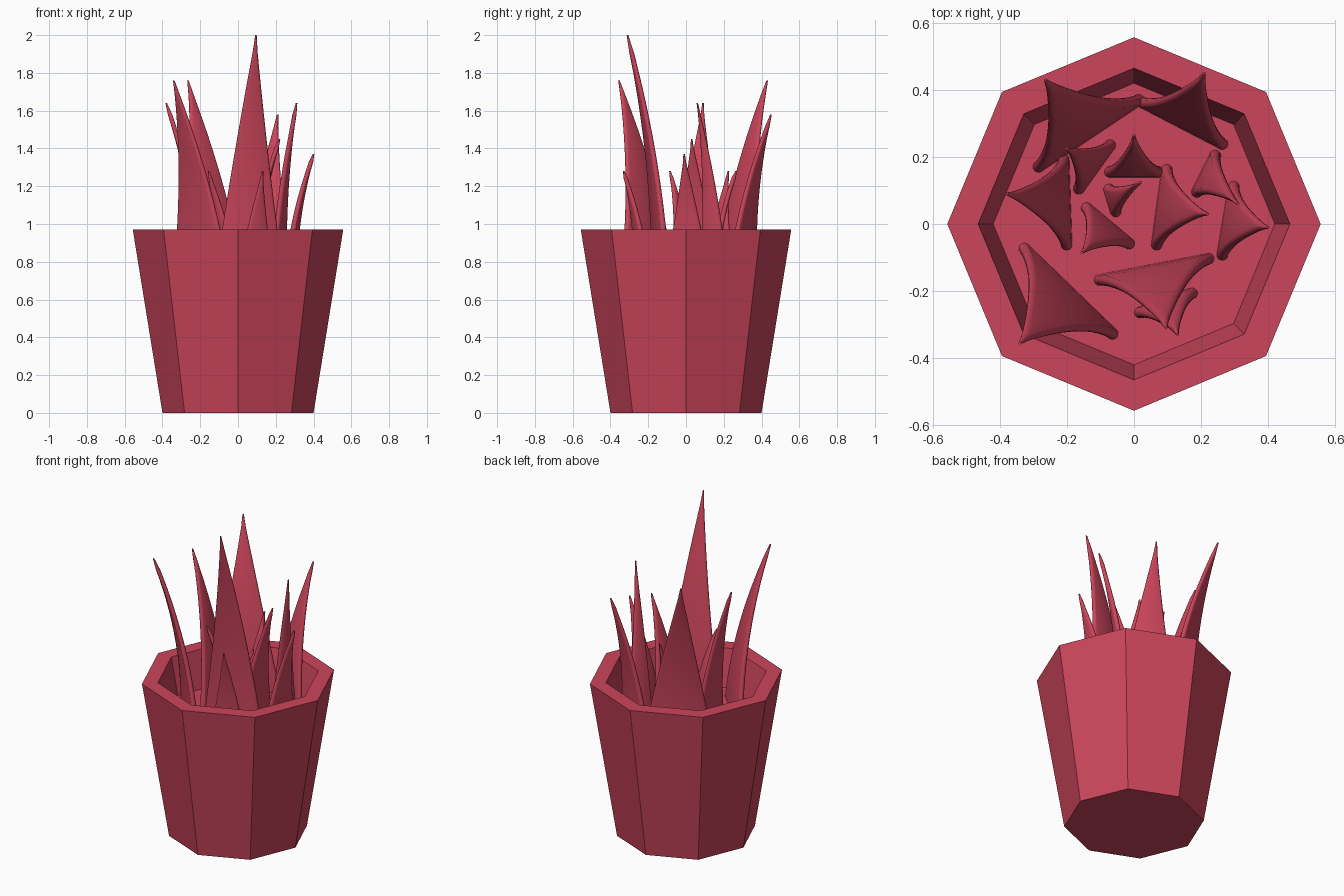
import bpy, bmesh, math
from mathutils import Vector

if "Cube" in bpy.data.objects:
    bpy.data.objects.remove(bpy.data.objects["Cube"], do_unlink=True)

red = bpy.data.materials.new("rose red")
red.use_nodes = True
red.diffuse_color = (0.60, 0.06, 0.105, 1)
red.node_tree.nodes["Principled BSDF"].inputs["Base Color"].default_value = red.diffuse_color

SOIL = 0.74


def finish(bm, name):
    bmesh.ops.recalc_face_normals(bm, faces=bm.faces)
    mesh = bpy.data.meshes.new(name)
    bm.to_mesh(mesh)
    bm.free()
    mesh.materials.append(red)
    obj = bpy.data.objects.new(name, mesh)
    bpy.context.collection.objects.link(obj)
    return obj


def loft(bm, rings):
    """Skin a list of point rings and cap both ends."""
    rows = [[bm.verts.new(p) for p in ring] for ring in rings]
    for low, high in zip(rows, rows[1:]):
        for i in range(len(low)):
            j = (i + 1) % len(low)
            bm.faces.new((low[i], low[j], high[j], high[i]))
    bm.faces.new(rows[0])
    bm.faces.new(rows[-1])


# Eight-sided pot: outer wall, flat rim, inner wall and soil
def octagon(radius, z):
    return [(radius * math.cos(i * math.pi / 4), radius * math.sin(i * math.pi / 4), z)
            for i in range(8)]


bm = bmesh.new()
loft(bm, [octagon(r, z) for r, z in ((0.4, 0), (0.557, 0.97), (0.465, 0.97), (0.42, SOIL))])
finish(bm, "pot")


# Leaf: a rounded blade that narrows to a point and curls outward
def leaf(name, left, right, tip, height, thick=0.017, steps=14, sides=16):
    left, right, tip = Vector(left), Vector(right), Vector(tip)
    middle = (left + right) / 2
    across = (right - left) / 2
    half = across.length
    across.normalize()
    out = Vector((-across.y, across.x))
    lean = tip - middle
    if out.dot(lean) < 0:
        out = -out
    rings = []
    for k in range(steps + 1):
        s = k / steps
        centre = middle + lean * (0.2 * s + 0.8 * s * s)
        width = max(half * (1 - s), 0.004)
        edge = min(thick, width)
        depth = thick * (1 - 0.3 * s) * (0.35 if k == steps else 1)
        z = SOIL - 0.01 + (height - SOIL + 0.01) * s
        ring = []
        for i in range(sides):
            a = 2 * math.pi * (i + 0.5) / sides
            u = math.copysign(width - edge, math.cos(a)) + edge * math.cos(a)
            p = centre + across * u + out * depth * math.sin(a)
            ring.append((p.x, p.y, z))
        rings.append(ring)
    bm = bmesh.new()
    loft(bm, rings)
    obj = finish(bm, name)
    bpy.ops.object.select_all(action="DESELECT")
    obj.select_set(True)
    bpy.context.view_layer.objects.active = obj
    bpy.ops.object.shade_smooth_by_angle(angle=math.radians(60))


# Base ends, tip position and tip height of each leaf
leaf("tall_front_leaf", (-0.12, -0.17), (0.24, -0.10), (0.095, -0.31), 2.0)
leaf("small_front_leaf", (0.0, -0.27), (0.19, -0.20), (0.13, -0.33), 1.28)
leaf("front_right_leaf", (-0.34, -0.06), (-0.05, -0.34), (-0.34, -0.355), 1.76)
leaf("right_leaf", (-0.21, 0.21), (-0.20, -0.08), (-0.38, 0.09), 1.64)
leaf("back_right_leaf", (-0.30, 0.16), (0.03, 0.38), (-0.265, 0.43), 1.76)
leaf("back_left_leaf", (0.01, 0.37), (0.28, 0.23), (0.21, 0.45), 1.58)
leaf("left_leaf", (0.26, -0.11), (0.30, 0.13), (0.40, -0.01), 1.37)
leaf("left_inner_leaf", (0.25, 0.22), (0.18, 0.08), (0.31, 0.06), 1.64)
leaf("centre_left_leaf", (0.10, 0.18), (0.065, -0.08), (0.22, 0.03), 1.45)
leaf("centre_back_leaf", (-0.09, 0.155), (0.09, 0.155), (0.0, 0.265), 1.28)
leaf("centre_small_leaf", (-0.08, 0.12), (-0.05, 0.02), (0.02, 0.125), 1.1)
leaf("centre_front_leaf", (-0.155, 0.06), (0.0, -0.07), (-0.155, -0.085), 1.28)
leaf("right_inner_leaf", (-0.06, 0.25), (-0.175, 0.09), (-0.20, 0.225), 1.28)
